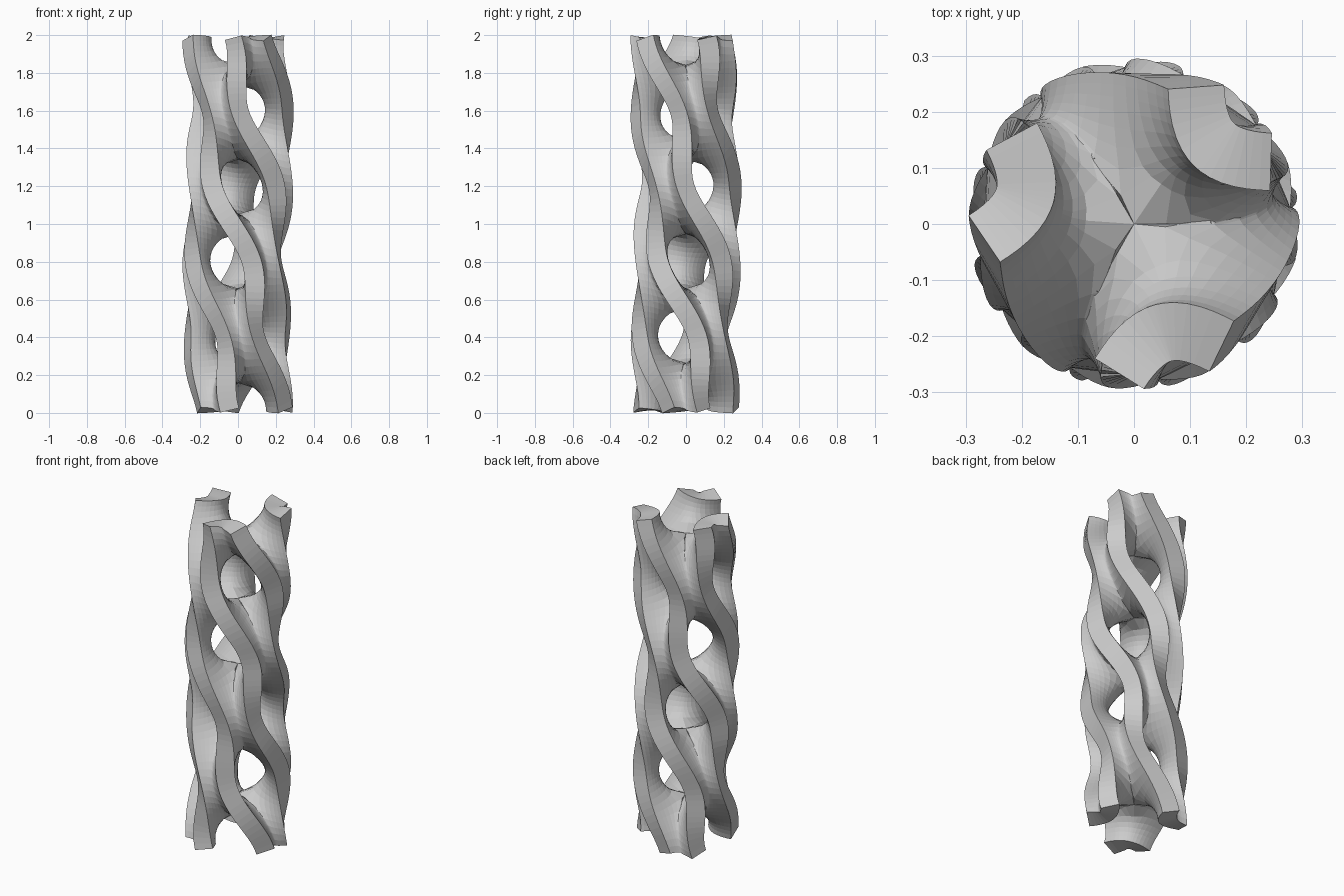
import bpy, bmesh, math

if "Cube" in bpy.data.objects:
    bpy.data.objects.remove(bpy.data.objects["Cube"])

# Twisted saddle tower: three-way saddles stacked in five storeys
STOREYS = 5
Z0, Z1 = 0.014, 1.986          # sheet range, thickness tilts fill the rest
TWIST = math.radians(-27)      # twist per storey
RIM = 0.268                    # radius of the sheet's outer edge
SCALE = 6.2                    # saddle sharpness
THICK = 0.105
NT, ND = 6, 8                  # steps per half storey, steps per wing


def profile(d, c):
    """Point (radius, angle) on sinh(x) sinh(y) = c, squeezed into a third."""
    w = complex(d, 2 * c) ** 0.5
    x, y = math.asinh(max(w.real, 0)), math.asinh(max(w.imag, 0))
    return math.hypot(x, y) / SCALE, (math.atan2(y, x) - math.pi / 4) * 2 / 3


def rim_limit(c):
    """Parameter at which the profile reaches the rim radius."""
    lo, hi = 0.0, 60.0
    for _ in range(50):
        mid = (lo + hi) / 2
        if profile(mid, c)[0] < RIM:
            lo = mid
        else:
            hi = mid
    return hi


bm = bmesh.new()

# One curved patch per sector, alternating sectors from storey to storey
for j in range(STOREYS + 1):
    steps = [i for i in range(-NT, NT + 1) if 0 <= j + i / (2 * NT) <= STOREYS]
    for k in range(3):
        centre = math.radians(60 * j + 120 * k)
        rows = []
        for i in steps:
            t = j + i / (2 * NT)
            c = max(math.cos(math.pi * (t - j)), 0.0) if abs(i) < NT else 0.0
            limit = rim_limit(c)
            row = []
            for n in range(-ND, ND + 1):
                s = n / ND
                r, a = profile(limit * s * abs(s), c)
                a += centre + TWIST * t
                z = Z0 + (Z1 - Z0) * t / STOREYS
                row.append(bm.verts.new((r * math.cos(a), r * math.sin(a), z)))
            rows.append(row)
        for r0, r1 in zip(rows, rows[1:]):
            for n in range(2 * ND):
                bm.faces.new((r0[n], r0[n + 1], r1[n + 1], r1[n]))

# Weld the patches into one sheet
bmesh.ops.remove_doubles(bm, verts=bm.verts[:], dist=1e-4)
bmesh.ops.recalc_face_normals(bm, faces=bm.faces[:])
mesh = bpy.data.meshes.new("twisted_saddle_tower")
bm.to_mesh(mesh)
bm.free()
tower = bpy.data.objects.new("twisted_saddle_tower", mesh)
bpy.context.collection.objects.link(tower)

# Give the sheet its thickness
solid = tower.modifiers.new("thickness", 'SOLIDIFY')
solid.thickness = THICK
solid.offset = 0
